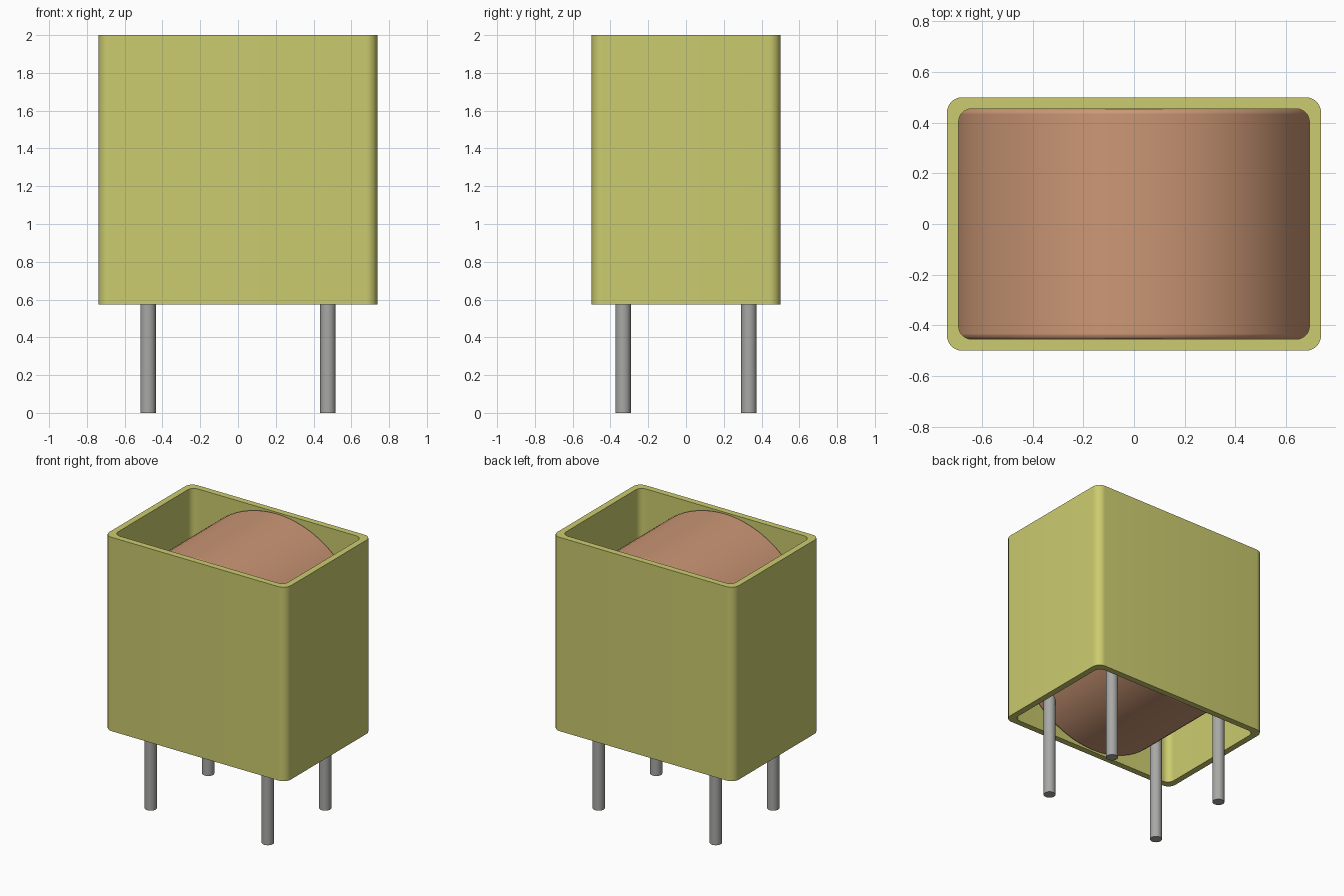
import bpy, bmesh, math

cube = bpy.data.objects.get("Cube")
if cube:
    bpy.data.objects.remove(cube, do_unlink=True)


def material(name, rgb, rough=0.6):
    m = bpy.data.materials.new(name)
    m.use_nodes = True
    m.diffuse_color = (*rgb, 1)
    bsdf = m.node_tree.nodes["Principled BSDF"]
    bsdf.inputs["Base Color"].default_value = (*rgb, 1)
    bsdf.inputs["Roughness"].default_value = rough
    return m


OLIVE = material("olive yellow", (0.60, 0.60, 0.16))
COPPER = material("copper brown", (0.60, 0.31, 0.18))
GREY = material("pin grey", (0.39, 0.39, 0.38))


def smooth(ob, angle=35):
    bpy.ops.object.select_all(action="DESELECT")
    ob.select_set(True)
    bpy.context.view_layer.objects.active = ob
    bpy.ops.object.shade_smooth_by_angle(angle=math.radians(angle))


def rounded_rect(hx, hy, r, steps=8):
    """Counter-clockwise outline of a rectangle with rounded corners."""
    pts = []
    for q, (sx, sy) in enumerate([(1, 1), (-1, 1), (-1, -1), (1, -1)]):
        for i in range(steps + 1):
            a = math.pi / 2 * (q + i / steps)
            pts.append((sx * (hx - r) + r * math.cos(a),
                        sy * (hy - r) + r * math.sin(a)))
    return pts


def cylinder(name, radius, depth, loc, mat, rot=(0, 0, 0), sides=32):
    bpy.ops.mesh.primitive_cylinder_add(vertices=sides, radius=radius, depth=depth,
                                        location=loc, rotation=rot)
    ob = bpy.context.object
    ob.name = name
    ob.data.materials.append(mat)
    return ob


# Housing: rounded rectangular sleeve, open at the top and bottom
BOTTOM, TOP = 0.575, 2.0
outer = rounded_rect(0.738, 0.5, 0.06)
inner = rounded_rect(0.692, 0.454, 0.05)
bm = bmesh.new()
loops = [[bm.verts.new((x, y, z)) for x, y in pts]
         for pts, z in ((outer, BOTTOM), (outer, TOP), (inner, TOP), (inner, BOTTOM))]
n = len(outer)
for k in range(4):
    a, b = loops[k], loops[(k + 1) % 4]
    for i in range(n):
        j = (i + 1) % n
        bm.faces.new((a[i], a[j], b[j], b[i]))
bmesh.ops.recalc_face_normals(bm, faces=bm.faces)
mesh = bpy.data.meshes.new("housing")
bm.to_mesh(mesh)
bm.free()
housing = bpy.data.objects.new("housing", mesh)
bpy.context.collection.objects.link(housing)
mesh.materials.append(OLIVE)
smooth(housing)

# Core: drum lying front to back, its sides sunk into the housing walls
core = cylinder("core_drum", 0.708, 0.912, (0, 0, (BOTTOM + TOP) / 2), COPPER,
                (math.pi / 2, 0, 0), 80)
bevel = core.modifiers.new("soft_rim", "BEVEL")
bevel.width = 0.02
bevel.segments = 3
bevel.limit_method = "ANGLE"
smooth(core)

# Pins: four round legs running up into the drum
for fy, sy in (("front", -1), ("back", 1)):
    for fx, sx in (("right", -1), ("left", 1)):
        pin = cylinder(f"{fy}_{fx}_pin", 0.041, 1.0,
                       (sx * 0.476, sy * 0.333, 0.5), GREY)
        smooth(pin)
